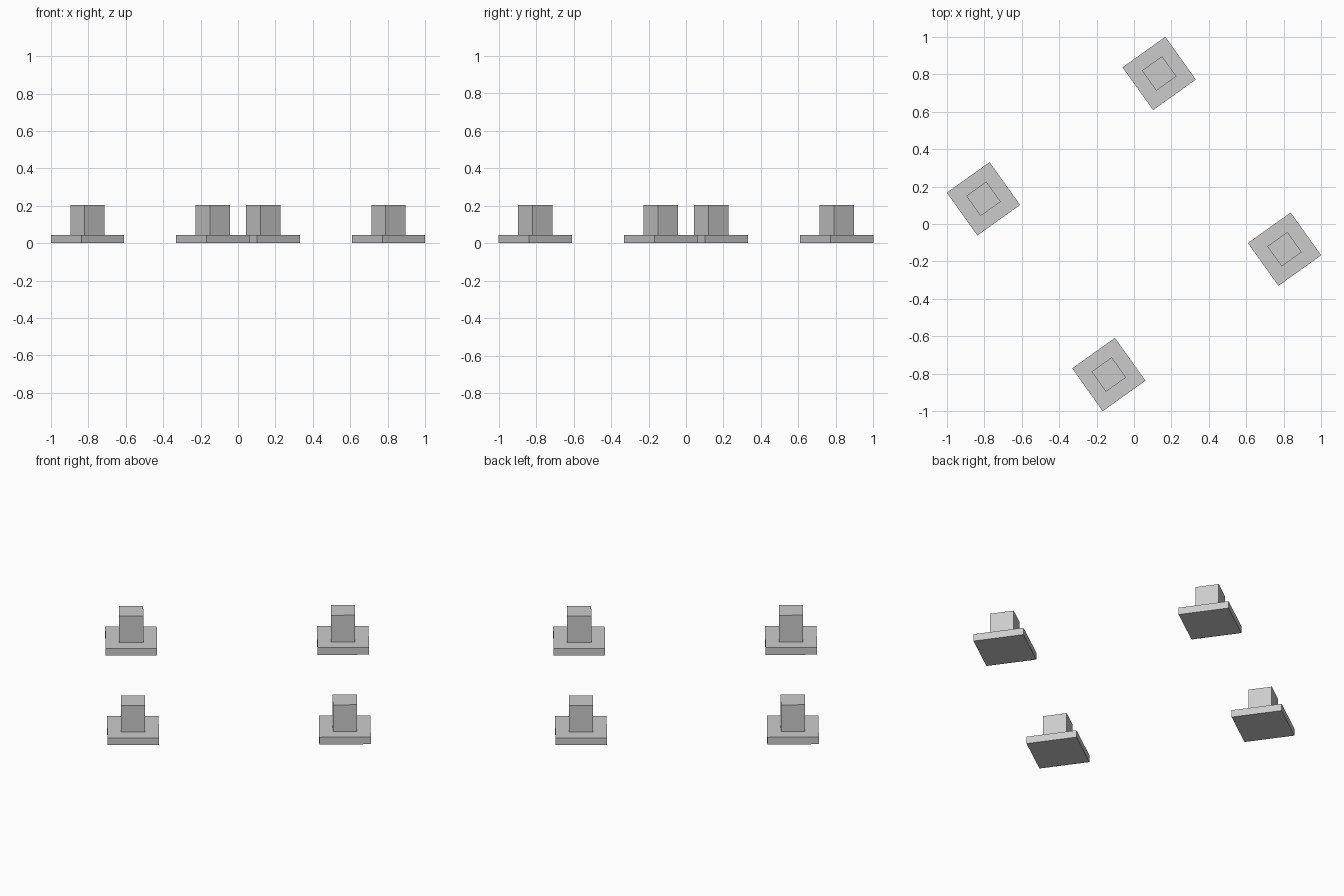
import bpy
from math import radians, cos, sin

if "Cube" in bpy.data.objects:
    bpy.data.objects.remove(bpy.data.objects["Cube"])

TURN = radians(35.5)   # rotation of the whole foundation grid
HALF_SPACING = 0.577   # half distance between neighbouring columns


def box(name, x, y, z0, z1, side):
    bpy.ops.mesh.primitive_cube_add(size=1, location=(x, y, (z0 + z1) / 2),
                                    rotation=(0, 0, TURN))
    ob = bpy.context.object
    ob.name = name
    ob.scale = (side, side, z1 - z0)
    return ob


# Four pad footings, each with a short square column
for sx in (-1, 1):
    for sy in (-1, 1):
        u, v = sx * HALF_SPACING, sy * HALF_SPACING
        x = u * cos(TURN) - v * sin(TURN)
        y = u * sin(TURN) + v * cos(TURN)
        box("footing_pad", x, y, 0, 0.043, 0.281)
        box("footing_column", x, y, 0.043, 0.203, 0.132)
